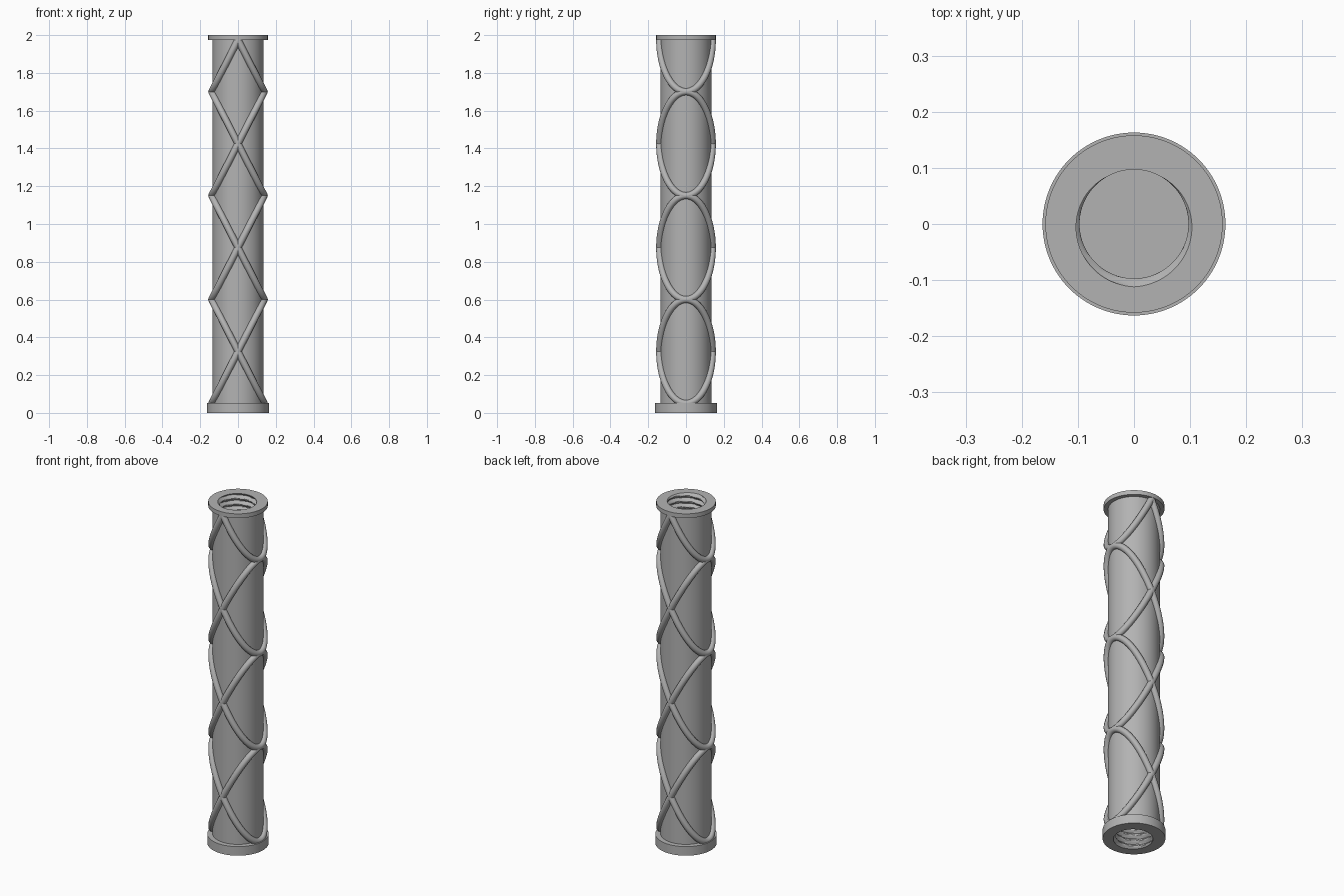
import bpy, bmesh, math
from math import pi, sin, cos

SEG = 96
SHAFT_R = 0.135
RING_R, WIRE_R, RISE = 0.14, 0.018, 0.275

old = bpy.data.objects.get("Cube")
if old:
    bpy.data.objects.remove(old, do_unlink=True)

grey = bpy.data.materials.new("plain grey")
grey.use_nodes = True
colour = (0.45, 0.45, 0.45, 1)
grey.diffuse_color = colour
grey.node_tree.nodes["Principled BSDF"].inputs["Base Color"].default_value = colour


def finish(obj):
    obj.data.materials.append(grey)
    bpy.ops.object.select_all(action='DESELECT')
    obj.select_set(True)
    bpy.context.view_layer.objects.active = obj
    bpy.ops.object.shade_smooth_by_angle(angle=math.radians(35))


def loft(name, rows, capped=False):
    """Join rings given as (height, radius as a function of angle)."""
    bm = bmesh.new()
    angles = [2 * pi * i / SEG for i in range(SEG)]
    rings = [[bm.verts.new((r(a) * cos(a), r(a) * sin(a), z)) for a in angles]
             for z, r in rows]
    for low, high in zip(rings, rings[1:]):
        for i in range(SEG):
            j = (i + 1) % SEG
            bm.faces.new((low[i], low[j], high[j], high[i]))
    if capped:
        bm.faces.new(rings[0][::-1])
    # Rows run from the inside out at the top end, outside in at the bottom
    if rows[0][0] < rows[-1][0] and capped:
        bmesh.ops.reverse_faces(bm, faces=bm.faces)
    mesh = bpy.data.meshes.new(name)
    bm.to_mesh(mesh)
    bm.free()
    obj = bpy.data.objects.new(name, mesh)
    bpy.context.collection.objects.link(obj)
    finish(obj)


def plain(radius):
    return lambda a: radius


def thread(turn):
    """Bore radius with a helical V groove, turn = height / pitch."""
    def radius(a):
        u = (turn - (a + pi / 2) / (2 * pi) + 0.5) % 1 - 0.5
        return 0.097 + 0.015 * max(0, 1 - abs(u) / 0.42)
    return radius


def threaded_end(name, face_z, inward, flange_r, flange_h):
    depth, pitch, steps = 0.3, 0.033, 80
    rows = []
    for k in range(steps + 1):
        d = depth * (1 - k / steps)
        rows.append((face_z + inward * d, thread(inward * d / pitch)))
    inner_z = face_z + inward * flange_h
    rows += [(face_z, plain(flange_r)), (inner_z, plain(flange_r)),
             (inner_z, plain(SHAFT_R - 0.005))]
    loft(name, rows, capped=True)


# Shaft and the two flanged, internally threaded ends
loft("shaft", [(0.04, plain(SHAFT_R)), (1.985, plain(SHAFT_R))])
threaded_end("top_threaded_flange", 2.0, -1, 0.158, 0.025)
threaded_end("bottom_threaded_flange", 0.0, 1, 0.163, 0.053)


def ring(name, centre_z, side, half=False):
    """Tilted elliptical wire around the shaft; half keeps its lower part."""
    curve = bpy.data.curves.new(name, 'CURVE')
    curve.dimensions = '3D'
    curve.bevel_depth = WIRE_R
    curve.bevel_resolution = 4
    curve.use_fill_caps = True
    spline = curve.splines.new('POLY')
    count = 49 if half else 96
    spline.points.add(count - 1)
    for i, p in enumerate(spline.points):
        a = -pi / 2 + 2 * pi * i / 96
        x, y = side * RING_R * cos(a), RING_R * sin(a)
        p.co = (x, y, centre_z - RISE * cos(a), 1)
    spline.use_cyclic_u = not half
    obj = bpy.data.objects.new(name, curve)
    bpy.context.collection.objects.link(obj)
    bpy.ops.object.select_all(action='DESELECT')
    obj.select_set(True)
    bpy.context.view_layer.objects.active = obj
    bpy.ops.object.convert(target='MESH')
    finish(bpy.context.view_layer.objects.active)


# Crossing wire rings, with half rings hanging from the top flange
for side, label in ((1, "left"), (-1, "right")):
    for n in range(3):
        ring(f"{label}_tilted_ring_{n + 1}", 0.325 + 2 * RISE * n, side)
    ring(f"{label}_top_half_ring", 0.325 + 6 * RISE, side, half=True)
